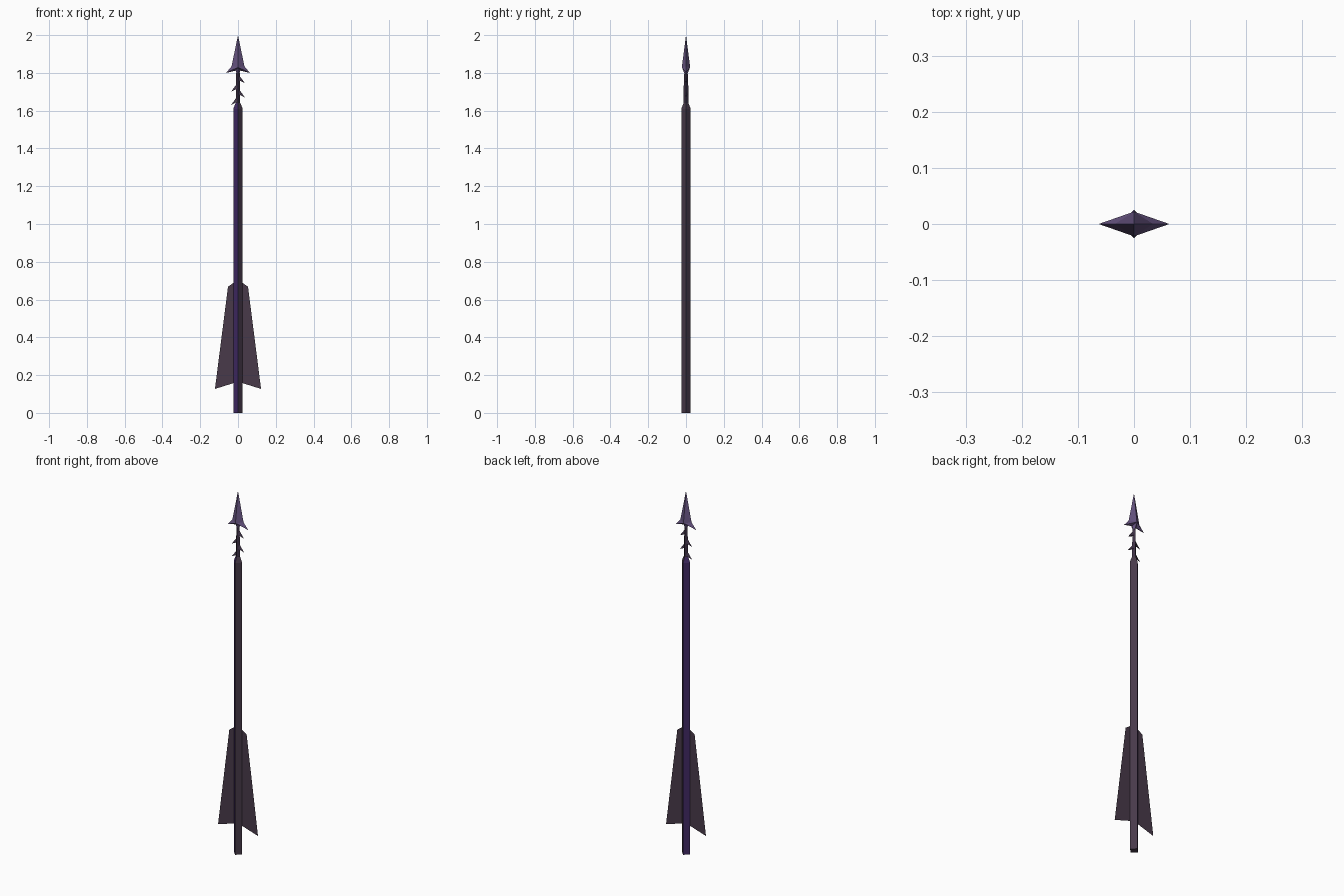
import bpy, bmesh

if "Cube" in bpy.data.objects:
    bpy.data.objects.remove(bpy.data.objects["Cube"])


def material(name, r, g, b):
    lin = [((c / 255 + 0.055) / 1.055) ** 2.4 for c in (r, g, b)]
    m = bpy.data.materials.new(name)
    m.diffuse_color = (*lin, 1)
    m.use_nodes = True
    m.node_tree.nodes["Principled BSDF"].inputs["Base Color"].default_value = m.diffuse_color
    return m


BROWN = material("dusky brown", 72, 58, 74)
PURPLE = material("deep purple", 66, 43, 102)
LILAC = material("dull lilac metal", 100, 82, 126)
DARK = material("dark metal", 62, 50, 70)


def build(name, verts, faces, mats, closed=True):
    bm = bmesh.new()
    vs = [bm.verts.new(v) for v in verts]
    for f in faces:
        bm.faces.new([vs[i] for i in f])
    if closed:
        bmesh.ops.recalc_face_normals(bm, faces=bm.faces)
    me = bpy.data.meshes.new(name)
    bm.to_mesh(me)
    bm.free()
    for m in mats:
        me.materials.append(m)
    ob = bpy.data.objects.new(name, me)
    bpy.context.collection.objects.link(ob)
    return ob


def diamond_column(name, rings, mats):
    """Four-sided column with its corners on the axes; rings are (z, rx, ry)."""
    verts, faces = [], []
    for z, rx, ry in rings:
        verts += [(rx, 0, z), (0, ry, z), (-rx, 0, z), (0, -ry, z)]
    for k in range(len(rings) - 1):
        for i in range(4):
            a, b = 4 * k + i, 4 * k + (i + 1) % 4
            faces.append((a, b, b + 4, a + 4))
    n = len(verts)
    faces += [(3, 2, 1, 0), (n - 4, n - 3, n - 2, n - 1)]
    return build(name, verts, faces, mats)


# Shaft: purple on the left-hand faces, brown elsewhere
shaft = diamond_column("shaft", [(0, .025, .025), (1.61, .025, .025),
                                 (1.64, .013, .013)], [BROWN, PURPLE])
for p in shaft.data.polygons:
    p.material_index = 1 if p.normal.x < -0.3 else 0

# Slim neck between shaft and head
diamond_column("neck", [(1.63, .012, .013), (1.73, .011, .012),
                        (1.80, .010, .009)], [DARK])

# Arrow head: flat outline fanned to a raised ridge point front and back
half = [(.034, 1.835), (.063, 1.80), (.013, 1.812)]
outline = [(0, 2.0)] + half + [(0, 1.775)] + [(-x, z) for x, z in reversed(half)]
verts = [(x, 0, z) for x, z in outline] + [(0, -.022, 1.83), (0, .022, 1.83)]
n = len(outline)
faces = [(i, (i + 1) % n, n + s) for s in (0, 1) for i in range(n)]
build("arrow_head", verts, faces, [LILAC])

# Barbs alternating down the neck
for i, z in enumerate((1.745, 1.70, 1.67, 1.63)):
    s = 1 if i % 2 == 0 else -1
    verts = [(s * .004, 0, z + .045), (s * .006, -.008, z + .016),
             (s * .006, .008, z + .016), (s * .037, 0, z)]
    build(f"barb_{i + 1}", verts, [(0, 1, 3), (0, 3, 2), (1, 2, 3), (0, 2, 1)], [DARK])

# Flat fletching fins, one each side
for side, s in (("right", 1), ("left", -1)):
    pts = [(0, .165), (.122, .127), (.053, .668), (.022, .69), (0, .69)]
    build("fin_" + side, [(s * x, 0, z) for x, z in pts],
          [range(5) if s > 0 else range(4, -1, -1)], [BROWN], closed=False)
